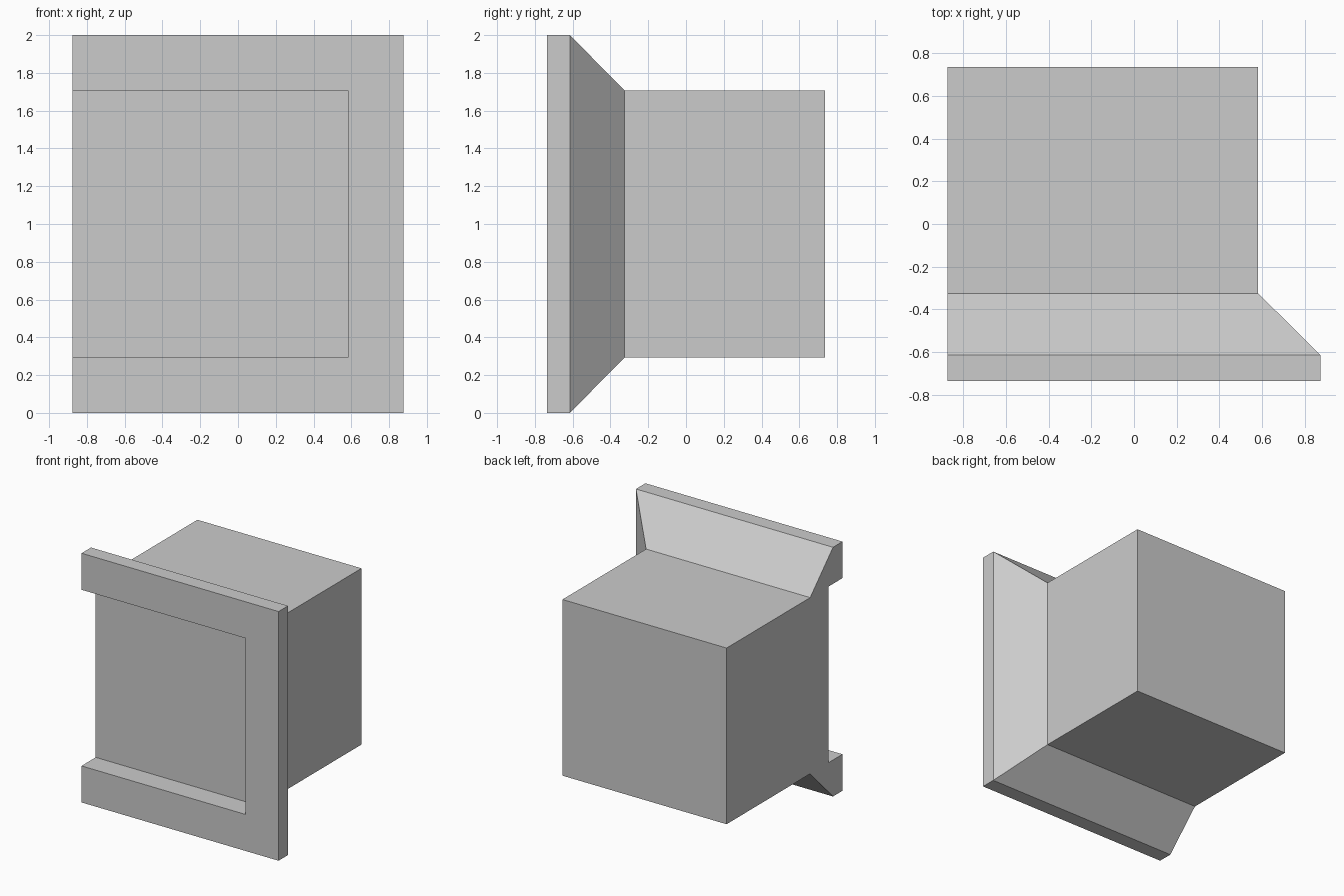
import bpy
import bmesh

cube = bpy.data.objects.get("Cube")
if cube:
    bpy.data.objects.remove(cube, do_unlink=True)

# Plain grey material
grey = bpy.data.materials.new("light grey")
grey.use_nodes = True
colour = (0.6, 0.6, 0.6, 1)
grey.diffuse_color = colour
grey.node_tree.nodes["Principled BSDF"].inputs["Base Color"].default_value = colour

LEFT, RIGHT, TOP = -0.875, 0.875, 2.0

# Outline as (inset from outer rim, y): recess floor, flange, bevel, body back
outline = [(0.293, -0.555), (0.293, -0.735), (0, -0.735),
           (0, -0.615), (0.293, -0.325), (0.293, 0.735)]

bm = bmesh.new()


def section(inset, y):
    """Three-sided frame, open on the flush side."""
    corners = [(LEFT, inset), (RIGHT - inset, inset),
               (RIGHT - inset, TOP - inset), (LEFT, TOP - inset)]
    return [bm.verts.new((x, y, z)) for x, z in corners]


rings = [section(*p) for p in outline]

# Bottom, side and top walls
for a, b in zip(rings, rings[1:]):
    for i in range(3):
        bm.faces.new((a[i], a[i + 1], b[i + 1], b[i]))

# Recess floor, back, and flush side
bm.faces.new(rings[0])
bm.faces.new(rings[-1])
bm.faces.new([r[0] for r in rings] + [r[3] for r in reversed(rings)])
bmesh.ops.recalc_face_normals(bm, faces=bm.faces)

mesh = bpy.data.meshes.new("flanged_block")
bm.to_mesh(mesh)
bm.free()
mesh.materials.append(grey)
bpy.context.collection.objects.link(bpy.data.objects.new("flanged_block", mesh))
